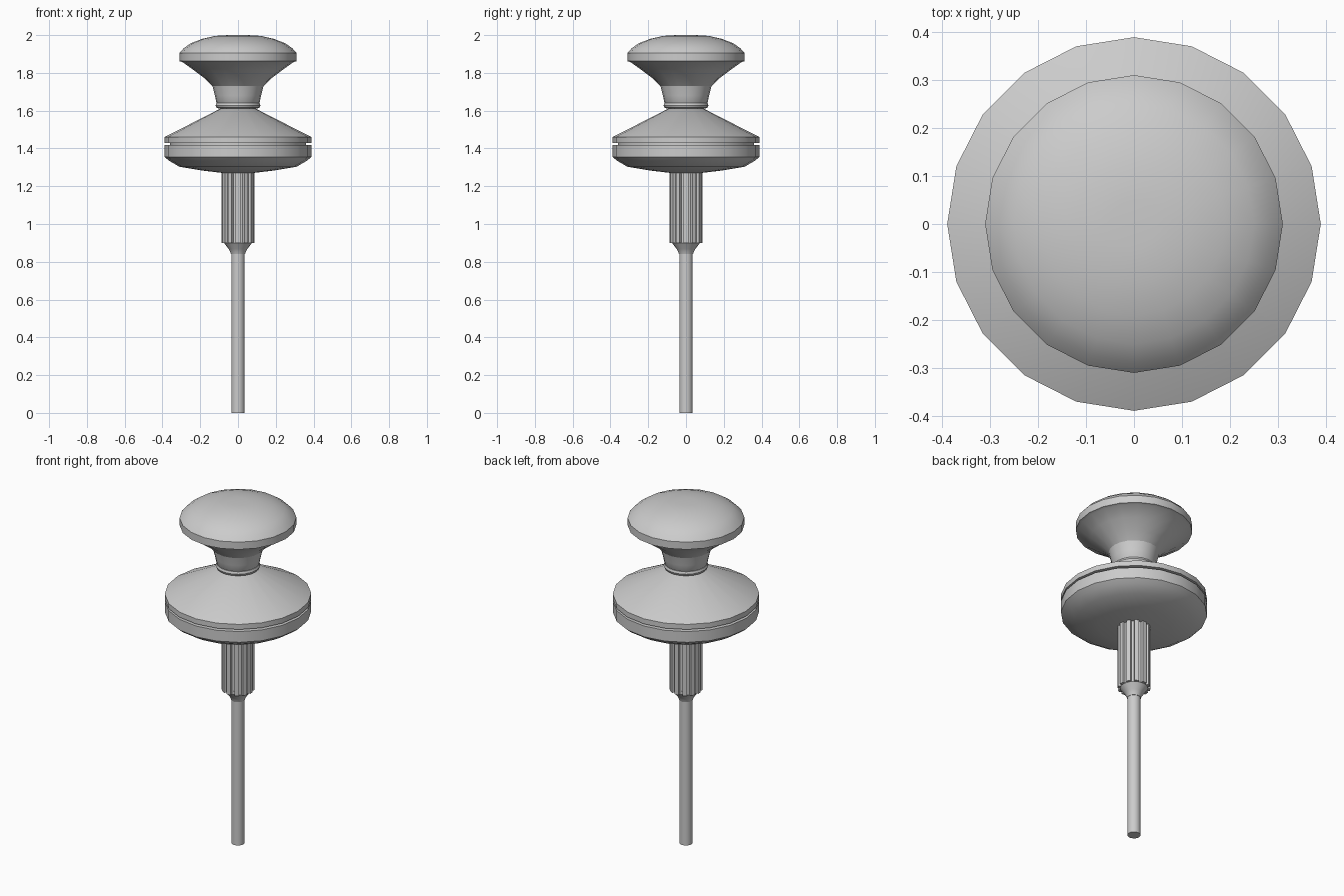
import bpy, bmesh
from math import sin, cos, pi, radians

if "Cube" in bpy.data.objects:
    bpy.data.objects.remove(bpy.data.objects["Cube"])


def finish(bm, name):
    bmesh.ops.recalc_face_normals(bm, faces=bm.faces)
    mesh = bpy.data.meshes.new(name)
    bm.to_mesh(mesh)
    bm.free()
    obj = bpy.data.objects.new(name, mesh)
    bpy.context.collection.objects.link(obj)
    bpy.ops.object.select_all(action='DESELECT')
    obj.select_set(True)
    bpy.context.view_layer.objects.active = obj
    bpy.ops.object.shade_smooth_by_angle(angle=radians(30))
    return obj


def skin(bm, rings, closed=False):
    n = len(rings[0])
    pairs = list(zip(rings, rings[1:]))
    if closed:
        pairs.append((rings[-1], rings[0]))
    else:
        bm.faces.new(rings[0])
        bm.faces.new(rings[-1])
    for a, b in pairs:
        for i in range(n):
            j = (i + 1) % n
            bm.faces.new((a[i], a[j], b[j], b[i]))


def lathe(name, profile, sides=20, closed=False):
    bm = bmesh.new()
    rings = [[bm.verts.new((r * cos(2 * pi * i / sides), r * sin(2 * pi * i / sides), z))
              for i in range(sides)] for r, z in profile]
    skin(bm, rings, closed)
    return finish(bm, name)


# Domed grip with flared neck
lathe("grip", [(0.085, 1.60), (0.115, 1.645), (0.122, 1.68), (0.135, 1.73),
               (0.175, 1.77), (0.235, 1.815), (0.295, 1.858), (0.31, 1.862),
               (0.31, 1.905), (0.288, 1.93), (0.25, 1.957), (0.19, 1.98),
               (0.12, 1.996), (0.05, 2.0)])

# Rounded ring around the neck
lathe("neck_ring", [(0.102 + 0.017 * cos(a * pi / 4), 1.628 + 0.017 * sin(a * pi / 4))
                    for a in range(8)], closed=True)

# Conical skirt, separating groove and lower disc
lathe("skirt", [(0.36, 1.41), (0.36, 1.43), (0.389, 1.43), (0.389, 1.46), (0.085, 1.615)])
lathe("lower_disc", [(0.08, 1.27), (0.19, 1.283), (0.31, 1.303), (0.365, 1.335),
                     (0.389, 1.355), (0.389, 1.418), (0.36, 1.418)])

# Splined shaft: 12 teeth extruded along z
bm = bmesh.new()
rings = []
for z in (0.90, 1.285):
    ring = []
    for t in range(12):
        for r, offset in ((0.074, -0.26), (0.088, -0.20), (0.088, 0.20), (0.074, 0.26)):
            a = 2 * pi * t / 12 + offset * pi / 6 * 1.3
            ring.append(bm.verts.new((r * cos(a), r * sin(a), z)))
    rings.append(ring)
skin(bm, rings)
finish(bm, "splined_shaft")

# Tapered collar and thin rod
lathe("collar", [(0.037, 0.84), (0.042, 0.855), (0.05, 0.868), (0.074, 0.90), (0.074, 0.92)])
lathe("rod", [(0.035, 0.0), (0.035, 0.86)])
